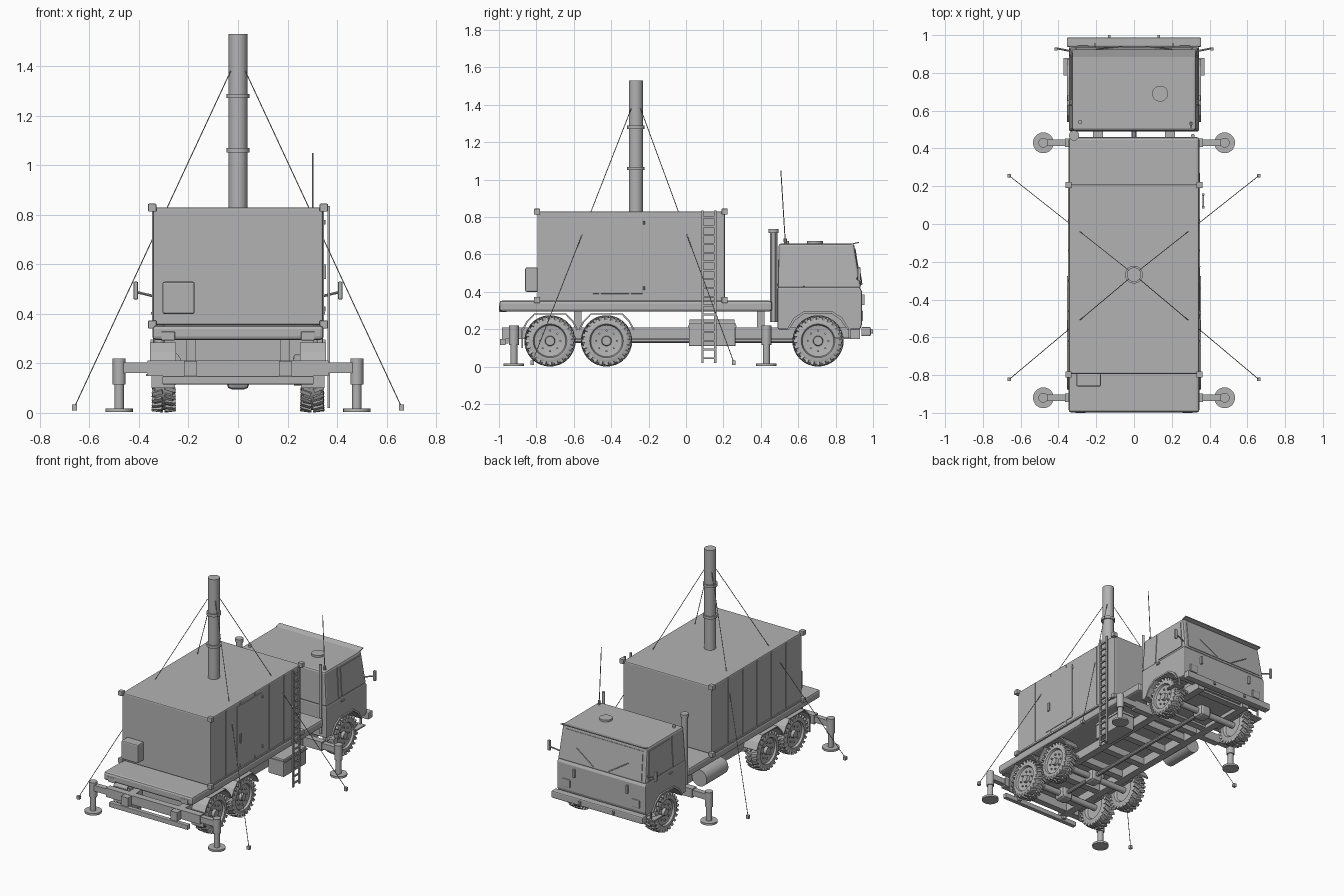
import bpy, bmesh, math
from mathutils import Vector, Matrix

grey = bpy.data.materials.new("plain_grey")
grey.diffuse_color = (0.45, 0.45, 0.45, 1)


def finish(name, bm, bevel=0, smooth=False):
    bmesh.ops.recalc_face_normals(bm, faces=bm.faces)
    me = bpy.data.meshes.new(name)
    bm.to_mesh(me)
    bm.free()
    me.materials.append(grey)
    ob = bpy.data.objects.new(name, me)
    bpy.context.collection.objects.link(ob)
    if bevel:
        m = ob.modifiers.new("bevel", 'BEVEL')
        m.width, m.segments, m.limit_method = bevel, 2, 'ANGLE'
    if smooth:
        bpy.ops.object.select_all(action='DESELECT')
        ob.select_set(True)
        bpy.context.view_layer.objects.active = ob
        bpy.ops.object.shade_smooth_by_angle(angle=math.radians(35))
    return ob


def box(name, x0, x1, y0, y1, z0, z1, bevel=0, mirror=False):
    for s in ((1, -1) if mirror else (1,)):
        bm = bmesh.new()
        c = Vector((s * (x0 + x1) / 2, (y0 + y1) / 2, (z0 + z1) / 2))
        bmesh.ops.create_cube(bm, size=1, matrix=Matrix.Translation(c) @ Matrix.Diagonal((x1 - x0, y1 - y0, z1 - z0, 1)))
        finish(name, bm, bevel)


def rod(name, p, q, r, n=16, mirror=False):
    for s in ((1, -1) if mirror else (1,)):
        a, b = Vector((s * p[0], p[1], p[2])), Vector((s * q[0], q[1], q[2]))
        d = b - a
        bm = bmesh.new()
        m = Matrix.Translation((a + b) / 2) @ d.to_track_quat('Z', 'Y').to_matrix().to_4x4()
        bmesh.ops.create_cone(bm, cap_ends=True, segments=n, radius1=r, radius2=r, depth=d.length, matrix=m)
        finish(name, bm, 0, n > 6)


def prism(name, pts, x0, x1, bevel=0, mirror=False):
    # (y, z) outline pushed along x
    for s in ((1, -1) if mirror else (1,)):
        bm = bmesh.new()
        f = bm.faces.new([bm.verts.new((s * x0, y, z)) for y, z in pts])
        g = bmesh.ops.extrude_face_region(bm, geom=[f])
        bmesh.ops.translate(bm, vec=(s * (x1 - x0), 0, 0), verts=[v for v in g['geom'] if isinstance(v, bmesh.types.BMVert)])
        finish(name, bm, bevel)


def plate(name, pts, normal, t=0.006, mirror=False):
    # thin sheet standing proud of a sloping surface
    for s in ((1, -1) if mirror else (1,)):
        bm = bmesh.new()
        n = Vector((s * normal[0], normal[1], normal[2])).normalized() * t
        f = bm.faces.new([bm.verts.new(Vector((s * p[0], p[1], p[2])) - n * 0.3) for p in pts])
        g = bmesh.ops.extrude_face_region(bm, geom=[f])
        bmesh.ops.translate(bm, vec=n, verts=[v for v in g['geom'] if isinstance(v, bmesh.types.BMVert)])
        finish(name, bm)


# Shelter with corner castings, edge rails and side ribs
box("shelter", -0.343, 0.343, -0.795, 0.208, 0.355, 0.83, 0.008)
for y in (-0.797, 0.207):
    for z in (0.357, 0.829):
        box("corner_casting", 0.33, 0.363, y - 0.016, y + 0.016, z - 0.016, z + 0.016, 0.003, True)
box("shelter_bottom_rail", 0.335, 0.35, -0.79, 0.2, 0.352, 0.364, 0, True)
for y in (-0.62, -0.46, -0.3, -0.14, 0.02):
    box("shelter_rib", 0.34, 0.347, y - 0.006, y + 0.006, 0.364, 0.82, 0, True)
box("side_door", 0.34, 0.347, -0.5, -0.23, 0.39, 0.8, 0.002)
for z in (0.42, 0.77):
    rod("door_hinge", (0.348, -0.225, z - 0.01), (0.348, -0.225, z + 0.01), 0.005, 8)
box("door_handle", 0.346, 0.355, -0.48, -0.46, 0.54, 0.6)
box("rear_equipment_box", -0.305, -0.175, -0.86, -0.79, 0.4, 0.53, 0.008)

# Mast with collars, guy wires and ground anchors
rod("mast", (0, -0.268, 0.82), (0, -0.268, 1.53), 0.038, 32)
for z in (1.06, 1.28):
    rod("mast_collar", (0, -0.268, z - 0.009), (0, -0.268, z + 0.009), 0.047, 32)
for y in (0.255, -0.822):
    rod("guy_wire", (0.03, -0.268 + 0.025 * (1 if y > 0 else -1), 1.38), (0.66, y, 0.025), 0.0022, 6, True)
    box("ground_anchor", 0.65, 0.67, y - 0.01, y + 0.01, 0.01, 0.033, 0, True)

# Ladder leaning on the right side
for y in (0.088, 0.156):
    box("ladder_rail", 0.361, 0.372, y - 0.006, y + 0.006, 0.02, 0.835)
for i in range(17):
    z = 0.045 + i * 0.047
    box("ladder_rung", 0.362, 0.371, 0.088, 0.156, z - 0.005, z + 0.005)

# Load bed, chassis rails and cross members
box("load_bed", -0.346, 0.346, -0.998, 0.46, 0.295, 0.353, 0.014)
box("rear_light", 0.255, 0.31, -1.0, -0.96, 0.293, 0.328, 0.002, True)
box("chassis_rail", 0.165, 0.218, -0.985, 0.93, 0.148, 0.21, 0, True)
for y in (-0.8, -0.58, -0.34, -0.12, 0.1, 0.3, 0.52, 0.88):
    box("cross_member", -0.17, 0.17, y - 0.025, y + 0.025, 0.155, 0.205)
for y in (-0.58, 0.4):
    box("bed_support", 0.17, 0.21, y - 0.02, y + 0.02, 0.205, 0.3, 0, True)
box("rear_guard", -0.305, 0.305, -0.995, -0.965, 0.115, 0.148, 0.003)
box("rear_guard_arm", 0.18, 0.205, -0.985, -0.95, 0.125, 0.17, 0, True)

# Stabiliser legs
for y in (-0.92, 0.43):
    box("stabiliser_beam", -0.47, 0.47, y - 0.018, y + 0.018, 0.162, 0.203)
    box("stabiliser_sleeve", -0.365, 0.365, y - 0.023, y + 0.023, 0.15, 0.212)
    rod("stabiliser_housing", (0.48, y, 0.115), (0.48, y, 0.22), 0.026, 20, True)
    rod("stabiliser_leg", (0.48, y, 0.01), (0.48, y, 0.13), 0.019, 20, True)
    rod("stabiliser_foot", (0.48, y, 0.004), (0.48, y, 0.018), 0.055, 28, True)

# Wheels: turned profile with chunky lugs and bolts
bm = bmesh.new()
prof = [(-0.03, 0), (-0.03, 0.075), (-0.045, 0.085), (-0.045, 0.108), (-0.036, 0.126), (0.036, 0.126), (0.045, 0.108),
        (0.044, 0.09), (0.03, 0.084), (0.022, 0.04), (0.022, 0.027), (0.042, 0.024), (0.042, 0)]
vs = [bm.verts.new((x, 0, r)) for x, r in prof]
es = [bm.edges.new(p) for p in zip(vs, vs[1:])]
bmesh.ops.spin(bm, geom=vs + es, cent=(0, 0, 0), axis=(1, 0, 0), angle=2 * math.pi, steps=36, use_merge=True)
bmesh.ops.remove_doubles(bm, verts=bm.verts, dist=0.0005)
for i in range(24):
    for s in (1, -1):
        m = (Matrix.Rotation(math.tau * (i + 0.25 * s) / 24, 4, 'X') @ Matrix.Translation((s * 0.025, 0, 0.124))
             @ Matrix.Rotation(s * 0.35, 4, 'Z') @ Matrix.Rotation(s * 0.12, 4, 'Y') @ Matrix.Diagonal((0.043, 0.016, 0.02, 1)))
        bmesh.ops.create_cube(bm, size=1, matrix=m)
for i in range(8):
    m = (Matrix.Rotation(math.tau * i / 8, 4, 'X') @ Matrix.Translation((0.028, 0, 0.055))
         @ Matrix.Rotation(math.pi / 2, 4, 'Y'))
    bmesh.ops.create_cone(bm, cap_ends=True, segments=6, radius1=0.006, radius2=0.006, depth=0.012, matrix=m)
wheel = finish("wheel", bm, 0, True)
spots = [(s, y) for s in (1, -1) for y in (-0.727, -0.425, 0.706)]
for i, (s, y) in enumerate(spots):
    ob = wheel if i == 0 else wheel.copy()
    if i:
        bpy.context.collection.objects.link(ob)
    ob.location = (s * 0.3, y, 0.138)
    ob.rotation_euler = (0, 0, 0 if s > 0 else math.pi)
for y in (-0.727, -0.425, 0.706):
    rod("axle", (-0.28, y, 0.138), (0.28, y, 0.138), 0.022, 12)
    box("differential", -0.045, 0.045, y - 0.045, y + 0.045, 0.095, 0.18, 0.02)
    box("leaf_spring", 0.222, 0.245, y - 0.12, y + 0.12, 0.15, 0.165, 0, True)
rod("drive_shaft", (0, -0.727, 0.14), (0, 0.706, 0.14), 0.014, 10)

# Rear wheel guards and mud flaps
arch = [(-0.15, 0.2), (-0.125, 0.245), (-0.085, 0.285), (0.085, 0.285), (0.125, 0.245), (0.15, 0.2)]
for c in (-0.727, -0.425):
    outer = [(c + y, z) for y, z in arch]
    inner = [(c + y * 0.95, z - 0.006) for y, z in reversed(arch)]
    prism("wheel_guard", outer + inner, 0.25, 0.355, 0, True)
box("mud_flap", 0.255, 0.35, -0.88, -0.872, 0.1, 0.205, 0, True)

# Side tanks and stowage
box("battery_box", 0.225, 0.345, 0.015, 0.265, 0.11, 0.235, 0.006)
box("battery_box_lid", 0.222, 0.35, 0.01, 0.27, 0.21, 0.22)
rod("air_tank", (-0.285, 0.02, 0.195), (-0.285, 0.26, 0.195), 0.058, 28)

# Cab lower body with wheel cut-outs
flare = [(0.55, 0.2), (0.585, 0.25), (0.635, 0.285), (0.777, 0.285), (0.827, 0.25), (0.862, 0.2)]
prism("cab_lower", [(0.49, 0.2)] + flare + [(0.932, 0.2), (0.94, 0.225), (0.94, 0.405), (0.93, 0.425), (0.49, 0.425)],
      -0.344, 0.344, 0.008)
prism("cab_wheel_flare", flare + [(0.706 + (y - 0.706) * 1.07, z + 0.012 * (z > 0.21)) for y, z in reversed(flare)],
      0.3, 0.354, 0, True)
box("engine_block", -0.16, 0.16, 0.5, 0.92, 0.17, 0.35)

# Tapered upper cab
bm = bmesh.new()
lo = [bm.verts.new(p) for p in ((-0.342, 0.49, 0.42), (0.342, 0.49, 0.42), (0.342, 0.936, 0.42), (-0.342, 0.936, 0.42))]
hi = [bm.verts.new(p) for p in ((-0.328, 0.495, 0.658), (0.328, 0.495, 0.658), (0.328, 0.898, 0.658), (-0.328, 0.898, 0.658))]
bm.faces.new(lo)
bm.faces.new(hi)
for i in range(4):
    bm.faces.new((lo[i], lo[(i + 1) % 4], hi[(i + 1) % 4], hi[i]))
finish("cab_upper", bm, 0.012)


def sx(z):
    return 0.342 - (z - 0.42) * 0.059


def fy(z):
    return 0.936 - (z - 0.42) * 0.16


za, zb = 0.435, 0.632
plate("side_window", [(sx(za), 0.66, za), (sx(za), 0.905, za), (sx(zb), 0.88, zb), (sx(zb), 0.66, zb)], (1, 0, 0.06), 0.006, True)
plate("windscreen", [(-0.31, fy(za), za), (0.31, fy(za), za), (0.3, fy(zb), zb), (-0.3, fy(zb), zb)], (0, 1, 0.16))
plate("door_seam", [(sx(0.43), 0.625, 0.43), (sx(0.43), 0.633, 0.43), (sx(0.64), 0.633, 0.64), (sx(0.64), 0.625, 0.64)],
      (1, 0, 0.06), 0.006, True)
rod("wiper", (0.06, fy(0.44) + 0.008, 0.44), (0.2, fy(0.53) + 0.008, 0.53), 0.003, 6, True)
prism("sun_visor", [(0.885, 0.652), (0.925, 0.662), (0.925, 0.668), (0.885, 0.658)], -0.325, 0.325)
box("door_handle", 0.343, 0.352, 0.65, 0.68, 0.398, 0.408, 0, True)

# Bumper, lamps, hooks, steps and mirrors
box("front_bumper", -0.356, 0.356, 0.937, 0.988, 0.163, 0.213, 0.008)
box("headlight", 0.24, 0.3, 0.935, 0.947, 0.245, 0.3, 0.004, True)
box("grab_handle", 0.2, 0.212, 0.938, 0.955, 0.33, 0.385, 0, True)
box("tow_hook", 0.124, 0.138, 0.98, 1.0, 0.178, 0.2, 0, True)
box("cab_step", 0.3, 0.372, 0.785, 0.88, 0.148, 0.157, 0, True)
box("step_bracket", 0.335, 0.345, 0.87, 0.88, 0.15, 0.21, 0, True)
rod("mirror_arm", (0.335, 0.915, 0.47), (0.41, 0.93, 0.488), 0.005, 8, True)
box("mirror", 0.404, 0.422, 0.918, 0.934, 0.458, 0.53, 0.004, True)

# Roof hatch, aerial, exhaust and air intake
rod("roof_hatch", (0.138, 0.69, 0.65), (0.138, 0.69, 0.671), 0.042, 28)
rod("roof_knob", (-0.285, 0.54, 0.65), (-0.285, 0.54, 0.672), 0.011, 12)
rod("aerial_base", (0.302, 0.533, 0.65), (0.302, 0.53, 0.685), 0.009, 10)
rod("aerial", (0.302, 0.53, 0.68), (0.302, 0.507, 1.05), 0.0025, 6)
rod("exhaust_stack", (-0.317, 0.468, 0.24), (-0.317, 0.468, 0.72), 0.02, 20)
rod("exhaust_cap", (-0.317, 0.468, 0.715), (-0.317, 0.468, 0.737), 0.027, 20)
rod("intake_pipe", (0.312, 0.468, 0.24), (0.312, 0.468, 0.72), 0.01, 12)
